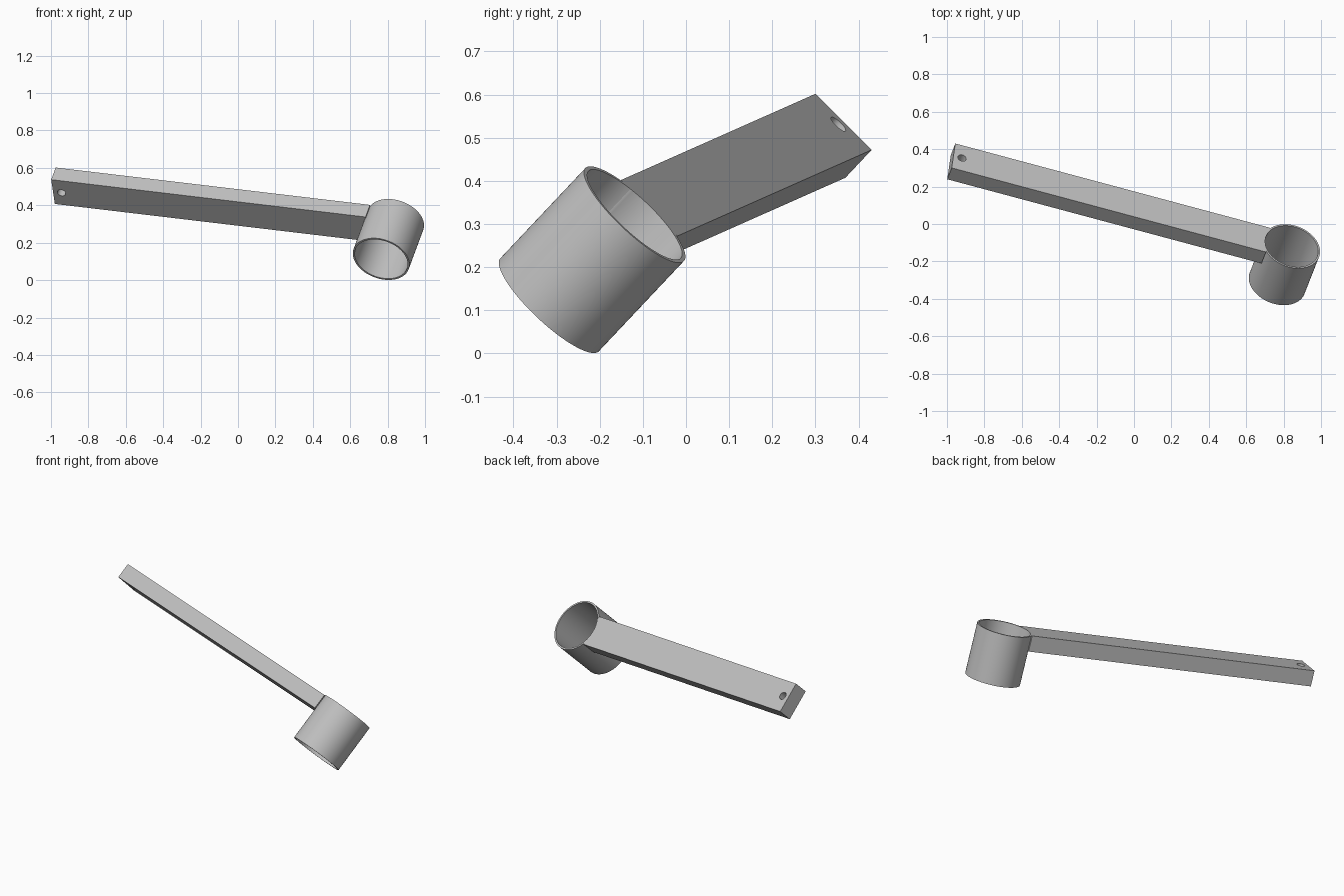
import bpy
import bmesh
from math import pi
from mathutils import Matrix, Vector

if "Cube" in bpy.data.objects:
    bpy.data.objects.remove(bpy.data.objects["Cube"], do_unlink=True)

# Tilted frame: x runs along the arm, z along the ring axis, origin at the ring's upper rim
along = Vector((0.9596, -0.257, -0.114)).normalized()
axis = Vector((0.261, 0.662, 0.7025))
axis = (axis - along * axis.dot(along)).normalized()
frame = Matrix((along, axis.cross(along), axis)).transposed().to_4x4()
frame.translation = (0.843, -0.119, 0.322)

OUTER, INNER, HEIGHT = 0.157, 0.147, 0.298
WIDTH, THICK = 0.185, 0.092
ARM_START, ARM_END = -1.884, -0.133
HOLE_X, HOLE_R = ARM_START + 0.047, 0.023

grey = bpy.data.materials.new("plain grey")
grey.use_nodes = True
colour = (0.53, 0.53, 0.53, 1)
grey.diffuse_color = colour
grey.node_tree.nodes["Principled BSDF"].inputs["Base Color"].default_value = colour


def make_object(name, bm):
    bmesh.ops.recalc_face_normals(bm, faces=bm.faces)
    mesh = bpy.data.meshes.new(name)
    bm.to_mesh(mesh)
    bm.free()
    mesh.materials.append(grey)
    obj = bpy.data.objects.new(name, mesh)
    bpy.context.collection.objects.link(obj)
    obj.matrix_world = frame
    return obj


def cylinder(name, x, radius, segments):
    bm = bmesh.new()
    bmesh.ops.create_cone(bm, cap_ends=True, segments=segments, radius1=radius,
                          radius2=radius, depth=1, matrix=Matrix.Translation((x, 0, 0)))
    return make_object(name, bm)


def cut(target, cutter):
    cutter.hide_render = True
    mod = target.modifiers.new("cut", 'BOOLEAN')
    mod.operation = 'DIFFERENCE'
    mod.solver = 'EXACT'
    mod.object = cutter
    bpy.context.view_layer.objects.active = target
    bpy.ops.object.modifier_apply(modifier=mod.name)
    bpy.data.objects.remove(cutter, do_unlink=True)


def smooth(obj):
    bpy.ops.object.select_all(action='DESELECT')
    obj.select_set(True)
    bpy.context.view_layer.objects.active = obj
    bpy.ops.object.shade_smooth_by_angle(angle=pi / 6)


# Ring: rectangular wall section spun about the axis
bm = bmesh.new()
section = [bm.verts.new((r, 0, z)) for r, z in
           ((INNER, 0), (OUTER, 0), (OUTER, -HEIGHT), (INNER, -HEIGHT))]
edges = [bm.edges.new((section[i], section[(i + 1) % 4])) for i in range(4)]
bmesh.ops.spin(bm, geom=section + edges, axis=(0, 0, 1), cent=(0, 0, 0),
               angle=2 * pi, steps=96, use_merge=True)
bmesh.ops.remove_doubles(bm, verts=bm.verts, dist=0.0001)
ring = make_object("ring", bm)
smooth(ring)

# Arm: flat bar, flush with the upper rim, trimmed to the bore and drilled at the far end
bm = bmesh.new()
centre = ((ARM_START + ARM_END) / 2, 0, -THICK / 2)
size = (ARM_END - ARM_START, WIDTH, THICK, 1)
bmesh.ops.create_cube(bm, size=1, matrix=Matrix.Translation(centre) @ Matrix.Diagonal(size))
arm = make_object("arm", bm)
bpy.context.view_layer.update()
cut(arm, cylinder("bore_cutter", 0, INNER, 96))
cut(arm, cylinder("hole_cutter", HOLE_X, HOLE_R, 48))
smooth(arm)
